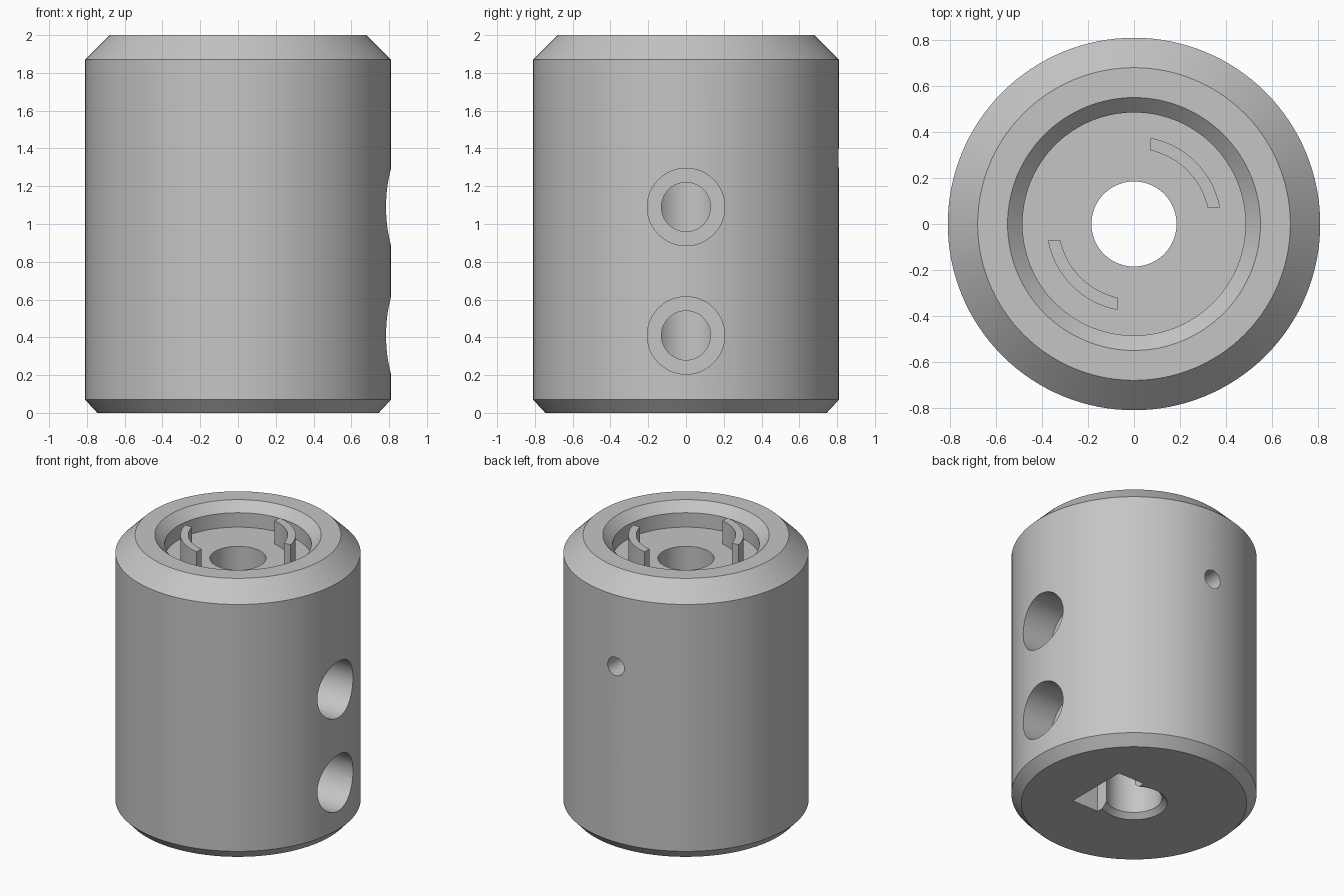
import bpy
import bmesh
import math
from mathutils import Matrix

cube = bpy.data.objects.get("Cube")
if cube:
    bpy.data.objects.remove(cube, do_unlink=True)

GREY = (0.56, 0.56, 0.56, 1)
mat = bpy.data.materials.new("plain grey")
mat.use_nodes = True
mat.diffuse_color = GREY
bsdf = next(n for n in mat.node_tree.nodes if n.type == 'BSDF_PRINCIPLED')
bsdf.inputs["Base Color"].default_value = GREY


def finish(bm, name):
    bmesh.ops.recalc_face_normals(bm, faces=bm.faces[:])
    mesh = bpy.data.meshes.new(name)
    bm.to_mesh(mesh)
    bm.free()
    obj = bpy.data.objects.new(name, mesh)
    bpy.context.collection.objects.link(obj)
    mesh.materials.append(mat)
    return obj


def activate(obj):
    bpy.ops.object.select_all(action='DESELECT')
    obj.select_set(True)
    bpy.context.view_layer.objects.active = obj


def lathe(name, profile, steps=128):
    """Revolve a closed (radius, height) profile around z."""
    bm = bmesh.new()
    rings = []
    for i in range(steps):
        a = math.tau * i / steps
        rings.append([bm.verts.new((r * math.cos(a), r * math.sin(a), z)) for r, z in profile])
    n = len(profile)
    for i, ring in enumerate(rings):
        nxt = rings[(i + 1) % steps]
        for j in range(n):
            k = (j + 1) % n
            bm.faces.new((ring[j], nxt[j], nxt[k], ring[k]))
    return finish(bm, name)


def drill(name, radius, start, end, z, turn=0):
    """Horizontal cylinder along x from start to end, turned about z."""
    bm = bmesh.new()
    place = (Matrix.Rotation(turn, 4, 'Z') @ Matrix.Translation(((start + end) / 2, 0, z))
             @ Matrix.Rotation(math.pi / 2, 4, 'Y'))
    bmesh.ops.create_cone(bm, cap_ends=True, segments=48, radius1=radius, radius2=radius,
                          depth=end - start, matrix=place)
    return finish(bm, name)


def box(name, low, high):
    bm = bmesh.new()
    size = [h - l for l, h in zip(low, high)]
    mid = [(h + l) / 2 for l, h in zip(low, high)]
    bmesh.ops.create_cube(bm, size=1, matrix=Matrix.Translation(mid) @ Matrix.Diagonal((*size, 1)))
    return finish(bm, name)


def cut(obj, cutter):
    mod = obj.modifiers.new("cut", 'BOOLEAN')
    mod.operation = 'DIFFERENCE'
    mod.solver = 'EXACT'
    mod.object = cutter
    activate(obj)
    bpy.ops.object.modifier_apply(modifier=mod.name)
    bpy.data.objects.remove(cutter, do_unlink=True)


def arc_rib(name, turn, inner=0.328, outer=0.381, gap=0.072, low=1.82, high=2.0, steps=20):
    """Quarter ring whose ends are trimmed parallel to the axes."""
    def arc(r):
        a = math.asin(gap / r)
        span = math.pi / 2 - 2 * a
        return [(r * math.cos(a + span * i / steps), r * math.sin(a + span * i / steps))
                for i in range(steps + 1)]
    bm = bmesh.new()
    outline = arc(outer) + arc(inner)[::-1]
    face = bm.faces.new([bm.verts.new((x, y, low)) for x, y in outline])
    grown = bmesh.ops.extrude_face_region(bm, geom=[face])["geom"]
    bmesh.ops.translate(bm, vec=(0, 0, high - low),
                        verts=[g for g in grown if isinstance(g, bmesh.types.BMVert)])
    bmesh.ops.rotate(bm, verts=bm.verts[:], matrix=Matrix.Rotation(turn, 3, 'Z'))
    return finish(bm, name)


# Chamfered body with a central bore and a shallow recess in the top
body = lathe("body", [
    (0.22, 0), (0.745, 0), (0.81, 0.07), (0.81, 1.87), (0.68, 2), (0.55, 2),
    (0.485, 1.935), (0.485, 1.83), (0.185, 1.83), (0.185, 0.035)])

# Nut slot beside the bore, open at the bottom
cut(body, box("slot_cutter", (0.115, -0.237, -0.1), (0.33, 0.237, 1.33)))

# Two counterbored screw holes on one side
for z in (0.41, 1.09):
    cut(body, drill("counterbore_cutter", 0.205, 0.54, 1, z))
    cut(body, drill("screw_hole_cutter", 0.13, 0.05, 0.9, z))

# Small pin hole in the back
cut(body, drill("pin_hole_cutter", 0.067, 0.05, 1, 1.35, math.pi / 2))

# Pair of curved ribs standing in the recess
parts = [body, arc_rib("right_rib", 0), arc_rib("left_rib", math.pi)]

for part in parts:
    activate(part)
    bpy.ops.object.shade_smooth_by_angle(angle=math.radians(25))
